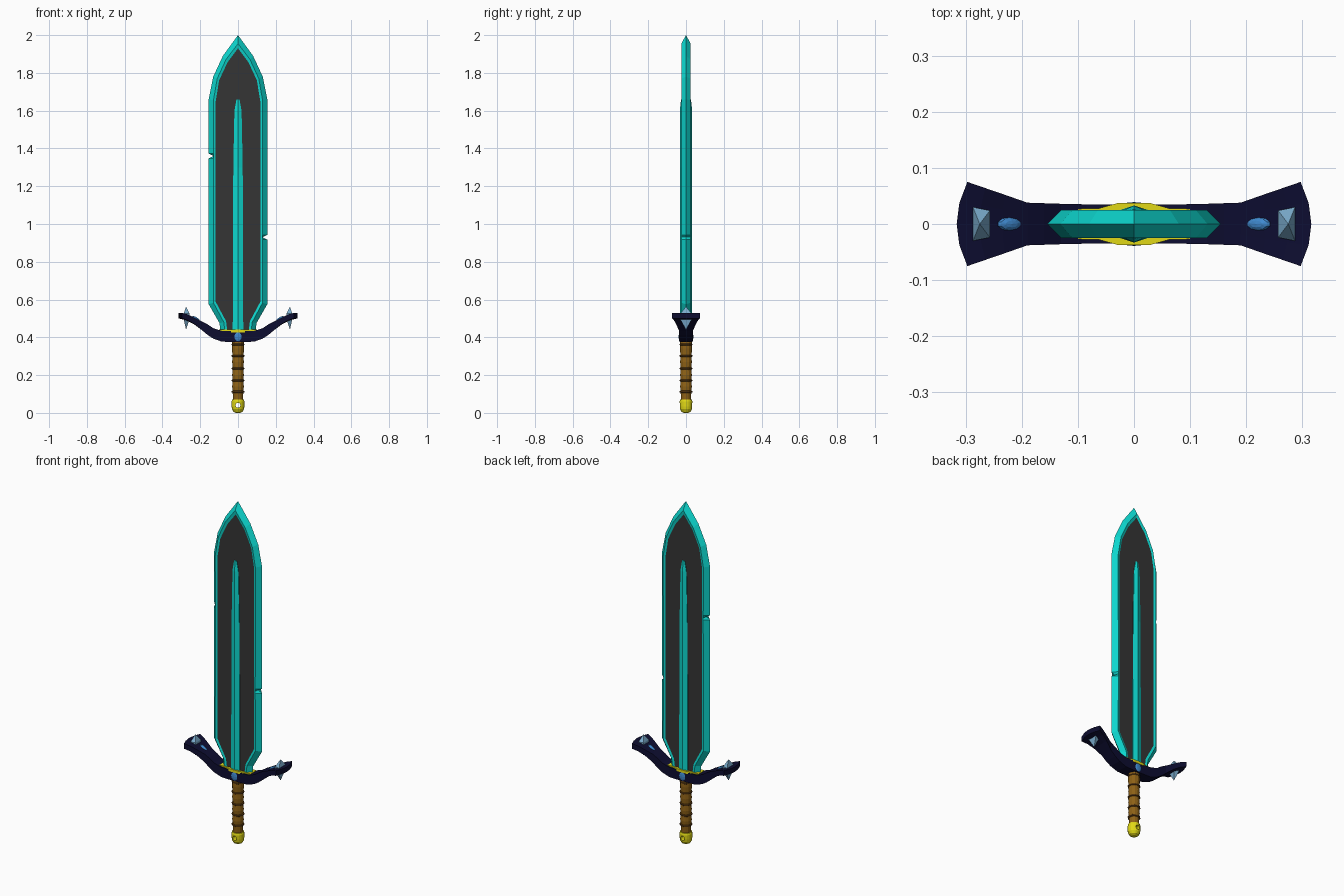
import bpy, bmesh, math
from mathutils import Matrix, Vector

if "Cube" in bpy.data.objects:
    bpy.data.objects.remove(bpy.data.objects["Cube"])


def mat(name, r, g, b):
    m = bpy.data.materials.new(name)
    m.diffuse_color = (r, g, b, 1)
    m.use_nodes = True
    m.node_tree.nodes["Principled BSDF"].inputs["Base Color"].default_value = m.diffuse_color
    return m


TEAL = mat("teal", 0.004, 0.68, 0.62)
CHARCOAL = mat("charcoal", 0.035, 0.035, 0.035)
NAVY = mat("navy", 0.004, 0.004, 0.03)
GOLD = mat("gold", 0.75, 0.69, 0.008)
BROWN = mat("brown leather", 0.27, 0.12, 0.008)
DARK_BROWN = mat("dark brown cord", 0.12, 0.05, 0.008)
BLUE = mat("blue gem", 0.05, 0.25, 0.62)
PALE = mat("pale blue crystal", 0.2, 0.42, 0.62)


def finish(name, bm, *mats):
    bmesh.ops.recalc_face_normals(bm, faces=bm.faces)
    me = bpy.data.meshes.new(name)
    bm.to_mesh(me)
    bm.free()
    for m in mats:
        me.materials.append(m)
    ob = bpy.data.objects.new(name, me)
    bpy.context.collection.objects.link(ob)
    return ob


def loft(name, rings, material):
    """Skin closed rings of equal length and cap both ends."""
    bm = bmesh.new()
    rows = [[bm.verts.new(p) for p in r] for r in rings]
    n = len(rows[0])
    for a, b in zip(rows, rows[1:]):
        for i in range(n):
            j = (i + 1) % n
            bm.faces.new((a[i], a[j], b[j], b[i]))
    bm.faces.new(rows[0])
    bm.faces.new(rows[-1])
    return finish(name, bm, material)


def lathe(name, profile, material, sides=12):
    rings = [[(r * math.cos(2 * math.pi * i / sides), r * math.sin(2 * math.pi * i / sides), z)
              for i in range(sides)] for r, z in profile]
    return loft(name, rings, material)


def gem(name, loc, size, material, tilt=0, u=10, v=6):
    bm = bmesh.new()
    bmesh.ops.create_uvsphere(bm, u_segments=u, v_segments=v, radius=1)
    bm.transform(Matrix.Translation(loc) @ Matrix.Rotation(tilt, 4, 'Y') @ Matrix.Diagonal((*size, 1)))
    return finish(name, bm, material)


# Blade: bevelled edge, narrow rim, recessed dark panel, one nick per edge
def blade_side(notch):
    """Rows of (outer x, z, rim x, z, panel x, z) from the base upward."""
    rows = [(0.092, 0.42, 0.068, 0.42, 0.055, 0.42),
            (0.098, 0.475, 0.075, 0.48, 0.063, 0.485),
            (0.155, 0.575, 0.130, 0.583, 0.118, 0.588)]
    for dz, x in ((-0.013, 0.155), (0, 0.131), (0.013, 0.155)):
        z = notch + dz
        rows.append((x, z, 0.129, z, 0.118, z))
    rows += [(0.155, 1.66, 0.130, 1.655, 0.118, 1.65),
             (0.131, 1.78, 0.110, 1.77, 0.100, 1.76),
             (0.080, 1.89, 0.064, 1.87, 0.056, 1.855)]
    return rows


right = blade_side(0.93)
left = [(-a, b, -c, d, -e, f) for a, b, c, d, e, f in blade_side(1.36)]
outline = right + [(0, 2.0, 0, 1.955, 0, 1.93)] + left[::-1]
bm = bmesh.new()
n = len(outline)
edge = [bm.verts.new((p[0], 0, p[1])) for p in outline]
for s in (-1, 1):
    rim = [bm.verts.new((p[2], s * 0.025, p[3])) for p in outline]
    panel = [bm.verts.new((p[4], s * 0.021, p[5])) for p in outline]
    for a, b in ((edge, rim), (rim, panel)):
        for i in range(n):
            j = (i + 1) % n
            bm.faces.new((a[i], a[j], b[j], b[i]))
    bm.faces.new(panel).material_index = 1
finish("blade", bm, TEAL, CHARCOAL)

# Raised central ridge through both faces of the blade
loft("blade_ridge",
     [[(-w, -0.024, z), (0, -d, z), (w, -0.024, z), (w, 0.024, z), (0, d, z), (-w, 0.024, z)]
      for w, d, z in ((0.028, 0.033, 0.42), (0.025, 0.033, 1.3), (0.019, 0.033, 1.6), (0.008, 0.026, 1.66))],
     TEAL)

# Crossguard: curved upward, flaring to rounded fan ends
stations = [(0, 0.375, 0.432, 0.035, 0), (0.085, 0.377, 0.434, 0.035, 0),
            (0.13, 0.393, 0.448, 0.036, 0), (0.16, 0.412, 0.468, 0.037, 0),
            (0.19, 0.437, 0.484, 0.038, 0), (0.23, 0.470, 0.504, 0.052, 0.004),
            (0.265, 0.490, 0.521, 0.064, 0.01), (0.297, 0.501, 0.530, 0.075, 0.019)]


def guard_ring(s, x, lo, hi, w, bulge):
    ys = [(-w, 0), (-w / 2, bulge * 0.75), (0, bulge), (w / 2, bulge * 0.75), (w, 0)]
    return ([(s * (x + b), y, hi) for y, b in ys] + [(s * (x + b), y, lo) for y, b in ys[::-1]])


loft("crossguard",
     [guard_ring(-1, *p) for p in stations[:0:-1]] + [guard_ring(1, *p) for p in stations], NAVY)

# Gold collar where the blade meets the guard
collar = [(-0.1, -0.027), (-0.062, -0.028), (-0.03, -0.037), (0.03, -0.037), (0.062, -0.028), (0.1, -0.027)]
collar += [(x, -y) for x, y in collar[::-1]]
loft("gold_collar", [[(x, y, z) for x, y in collar] for z in (0.426, 0.441)], GOLD)

# Gems and crystal spikes on the guard
for s, side in ((-1, "left"), (1, "right")):
    gem(side + "_guard_gem", (s * 0.222, 0, 0.497), (0.026, 0.012, 0.009), BLUE, -s * 0.6)
    base = [(0.257, -0.024), (0.287, -0.03), (0.287, 0.03), (0.257, 0.024)]
    bm = bmesh.new()
    ring = [[bm.verts.new((s * x, y, z)) for x, y in base] for z in (0.494, 0.526)]
    tips = [bm.verts.new((s * 0.275, 0, z)) for z in (0.44, 0.562)]
    for i in range(4):
        j = (i + 1) % 4
        bm.faces.new((ring[0][i], ring[0][j], ring[1][j], ring[1][i]))
        for r, t in zip(ring, tips):
            bm.faces.new((r[i], r[j], t))
    finish(side + "_spike", bm, PALE)
for s, side in ((-1, "front"), (1, "back")):
    gem(side + "_center_gem", (0, s * 0.033, 0.403), (0.021, 0.006, 0.026), BLUE)

# Grip with cord rings
lathe("grip", [(0.027, 0.06), (0.028, 0.11), (0.031, 0.14), (0.028, 0.17), (0.031, 0.2), (0.028, 0.235),
               (0.031, 0.27), (0.029, 0.3), (0.032, 0.34), (0.03, 0.385)], BROWN)
for i, z in enumerate((0.112, 0.172, 0.235, 0.302, 0.362)):
    lathe("grip_ring_%d" % (i + 1), [(0.029, z - 0.006), (0.0335, z - 0.003), (0.0335, z + 0.003), (0.029, z + 0.006)],
          DARK_BROWN)

# Gold pommel with a hole from front to back
pommel = lathe("pommel", [(0.012, 0), (0.024, 0.006), (0.032, 0.02), (0.034, 0.035),
                          (0.034, 0.06), (0.031, 0.07)], GOLD, 16)
bm = bmesh.new()
bmesh.ops.create_cone(bm, cap_ends=True, segments=12, radius1=0.013, radius2=0.013, depth=0.2,
                      matrix=Matrix.Translation((0, 0, 0.04)) @ Matrix.Rotation(math.pi / 2, 4, 'X'))
cutter = finish("pommel_hole_cutter", bm, GOLD)
cutter.hide_render = True
cutter.hide_viewport = True
mod = pommel.modifiers.new("hole", 'BOOLEAN')
mod.operation = 'DIFFERENCE'
mod.solver = 'EXACT'
mod.object = cutter
